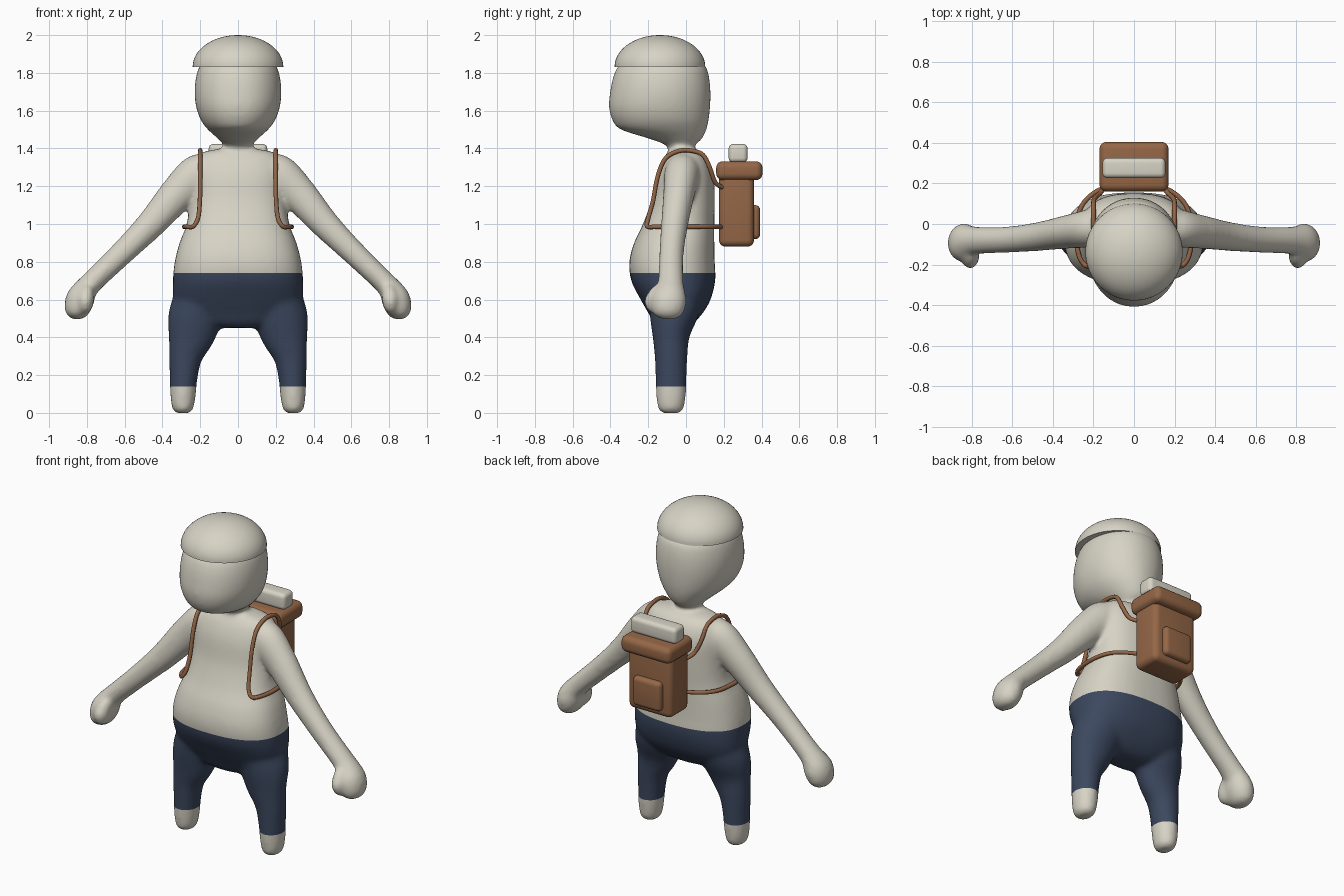
import bpy, bmesh, math
from mathutils import Vector
from mathutils.bvhtree import BVHTree

if "Cube" in bpy.data.objects:
    bpy.data.objects.remove(bpy.data.objects["Cube"])


def material(name, rgb):
    m = bpy.data.materials.new(name)
    m.use_nodes = True
    m.diffuse_color = (*rgb, 1)
    m.node_tree.nodes["Principled BSDF"].inputs["Base Color"].default_value = (*rgb, 1)
    return m


CREAM = material("warm_cream", (0.68, 0.65, 0.56))
NAVY = material("navy_cloth", (0.045, 0.065, 0.115))
BROWN = material("brown_leather", (0.30, 0.135, 0.062))


def spline(points, steps=5):
    """Catmull-Rom interpolation of equal-length tuples."""
    out = []
    for i in range(len(points) - 1):
        quad = [points[max(i - 1, 0)], points[i], points[i + 1], points[min(i + 2, len(points) - 1)]]
        for k in range(steps):
            t = k / steps
            out.append(tuple(
                b + 0.5 * t * (c - a + t * (2 * a - 5 * b + 4 * c - d + t * (3 * (b - c) + d - a)))
                for a, b, c, d in zip(*quad)))
    return out + [points[-1]]


def loft(bm, sections, side=1, power=1.0, sides=40):
    """Skin rounded rings given as (x, z, radius, front y, back y)."""
    secs = spline(sections)
    last = len(secs) - 1
    rings = []
    for i, (x, z, r, front, back) in enumerate(secs):
        p, q = secs[max(i - 1, 0)], secs[min(i + 1, last)]
        across = Vector((q[1] - p[1], 0, (p[0] - q[0]) * side)).normalized()
        centre = Vector((x * side, (front + back) / 2, z))
        ring = []
        for k in range(sides):
            a = math.tau * k / sides
            c, s = (math.copysign(abs(v) ** power, v) for v in (math.cos(a), math.sin(a)))
            ring.append(bm.verts.new(centre + across * r * c + Vector((0, s * (back - front) / 2, 0))))
        rings.append(ring)
    faces = [bm.faces.new(rings[0]), bm.faces.new(rings[-1])]
    for a, b in zip(rings, rings[1:]):
        for k in range(sides):
            j = (k + 1) % sides
            faces.append(bm.faces.new((a[k], a[j], b[j], b[k])))
    bmesh.ops.recalc_face_normals(bm, faces=faces)


def finish(name, bm, *mats):
    mesh = bpy.data.meshes.new(name)
    bm.to_mesh(mesh)
    bm.free()
    for m in mats:
        mesh.materials.append(m)
    ob = bpy.data.objects.new(name, mesh)
    bpy.context.collection.objects.link(ob)
    activate(ob)
    return ob


def activate(ob):
    bpy.ops.object.select_all(action='DESELECT')
    ob.select_set(True)
    bpy.context.view_layer.objects.active = ob


# Body: torso, head, arms and legs fused into one skin
TORSO = [(0, .45, .1, -.14, .0), (0, .475, .21, -.17, .04), (0, .53, .3, -.2, .09),
         (0, .6, .34, -.24, .13), (0, .7, .345, -.29, .155), (0, .8, .335, -.3, .152),
         (0, .9, .31, -.275, .15), (0, 1, .272, -.228, .15), (0, 1.12, .255, -.185, .152),
         (0, 1.25, .25, -.16, .148), (0, 1.33, .235, -.13, .125), (0, 1.375, .2, -.1, .09),
         (0, 1.395, .12, -.08, .05)]
HEAD = [(0, 1.34, .09, -.1, .06), (0, 1.41, .075, -.1, .045), (0, 1.45, .105, -.19, .085),
        (0, 1.5, .16, -.345, .108), (0, 1.55, .197, -.39, .12), (0, 1.62, .222, -.408, .128),
        (0, 1.7, .23, -.402, .13), (0, 1.78, .222, -.385, .122), (0, 1.84, .2, -.355, .1),
        (0, 1.9, .14, -.28, .02), (0, 1.93, .05, -.18, -.08)]
ARM = [(.1, 1.3, .06, -.09, .07), (.2, 1.265, .11, -.115, .075), (.315, 1.165, .096, -.12, .048),
       (.46, 1.0, .077, -.132, .012), (.62, .84, .064, -.142, -.012), (.785, .68, .06, -.15, -.012),
       (.827, .62, .074, -.18, .0), (.846, .57, .074, -.185, .0), (.858, .52, .056, -.17, -.02),
       (.862, .495, .02, -.12, -.06)]
THUMB = [(.8, .68, .015, -.16, -.13), (.8, .655, .035, -.19, -.1), (.807, .6, .045, -.22, -.1),
         (.81, .55, .035, -.21, -.11), (.812, .525, .012, -.18, -.14)]
LEG = [(.2, .6, .14, -.2, .09), (.228, .5, .143, -.19, .06), (.25, .4, .122, -.176, .018),
       (.277, .3, .09, -.166, .008), (.287, .2, .075, -.162, .003), (.291, .1, .068, -.158, .0),
       (.292, .04, .06, -.152, -.008), (.292, .012, .05, -.142, -.018), (.292, -.002, .03, -.12, -.04)]

bm = bmesh.new()
loft(bm, TORSO, power=0.82)
loft(bm, HEAD, power=0.95)
for side in (1, -1):
    for limb in (ARM, THUMB, LEG):
        loft(bm, limb, side)
body = finish("body", bm, CREAM, NAVY)
remesh = body.modifiers.new("fuse", 'REMESH')
remesh.mode = 'VOXEL'
remesh.voxel_size = 0.012
soften = body.modifiers.new("soften", 'SMOOTH')
soften.factor = 0.5
soften.iterations = 14
for mod in ("fuse", "soften"):
    bpy.ops.object.modifier_apply(modifier=mod)

# Trousers: coloured band between clean cuts at waist and ankle
WAIST, ANKLE = 0.74, 0.14
bm = bmesh.new()
bm.from_mesh(body.data)
for height in (WAIST, ANKLE):
    bmesh.ops.bisect_plane(bm, geom=bm.verts[:] + bm.edges[:] + bm.faces[:],
                           plane_co=(0, 0, height), plane_no=(0, 0, 1))
for f in bm.faces:
    c = f.calc_center_median()
    f.material_index = int(ANKLE < c.z < WAIST and abs(c.x) < 0.5)
skin = BVHTree.FromBMesh(bm)
bm.to_mesh(body.data)
bm.free()
bpy.ops.object.shade_smooth()

# Cap: half dome with a flat underside
bm = bmesh.new()
dome = []
for k in range(13):
    a = math.radians(88) * k / 12
    r = 0.24 * math.cos(a)
    dome.append((0, 1.832 + 0.168 * math.sin(a), r, -0.138 - r, -0.138 + r))
loft(bm, dome, sides=48)
finish("cap", bm, CREAM)
bpy.ops.object.shade_smooth_by_angle(angle=math.radians(40))


# Backpack: rounded boxes
def rounded_box(name, half_x, y, z, radius, mat):
    bm = bmesh.new()
    bmesh.ops.create_cube(bm, size=1)
    for v in bm.verts:
        v.co = (v.co.x * 2 * half_x, sum(y) / 2 + v.co.y * (y[1] - y[0]),
                sum(z) / 2 + v.co.z * (z[1] - z[0]))
    bmesh.ops.bevel(bm, geom=bm.edges[:], offset=radius, segments=5, profile=0.5, affect='EDGES')
    finish(name, bm, mat)
    bpy.ops.object.shade_smooth_by_angle(angle=math.radians(40))


rounded_box("pack_body", .148, (.175, .36), (.88, 1.27), .035, BROWN)
rounded_box("pack_flap", .17, (.16, .405), (1.232, 1.332), .035, BROWN)
rounded_box("pack_pocket", .095, (.33, .392), (.92, 1.1), .025, BROWN)
rounded_box("bedroll", .155, (.226, .326), (1.325, 1.424), .025, CREAM)

# Straps: over the shoulder, down the chest and back under the arm
STRAP = [(.13, .2, 1.19), (.165, .155, 1.22), (.195, .125, 1.3), (.2, .09, 1.365), (.2, .03, 1.388),
         (.2, -.04, 1.386), (.2, -.11, 1.345), (.2, -.15, 1.25), (.202, -.175, 1.12),
         (.212, -.2, 1.03), (.238, -.205, .987), (.27, -.16, .985), (.285, -.06, .985),
         (.27, .06, .985), (.22, .135, .985), (.13, .19, .985)]
for side, name in ((1, "strap_left"), (-1, "strap_right")):
    path = []
    for p in spline(STRAP):
        p = Vector((p[0] * side, p[1], p[2]))
        near, normal, _, _ = skin.find_nearest(p)
        if (p - near).dot(normal) < 0.004:
            p = near + normal * 0.004
        path.append(p)
    curve = bpy.data.curves.new(name, 'CURVE')
    curve.dimensions = '3D'
    curve.bevel_depth = 0.012
    curve.bevel_resolution = 2
    curve.use_fill_caps = True
    line = curve.splines.new('POLY')
    line.points.add(len(path) - 1)
    for point, p in zip(line.points, path):
        point.co = (*p, 1)
    curve.materials.append(BROWN)
    strap = bpy.data.objects.new(name, curve)
    bpy.context.collection.objects.link(strap)
    activate(strap)
    bpy.ops.object.convert(target='MESH')
    bpy.ops.object.shade_smooth_by_angle(angle=math.radians(60))
